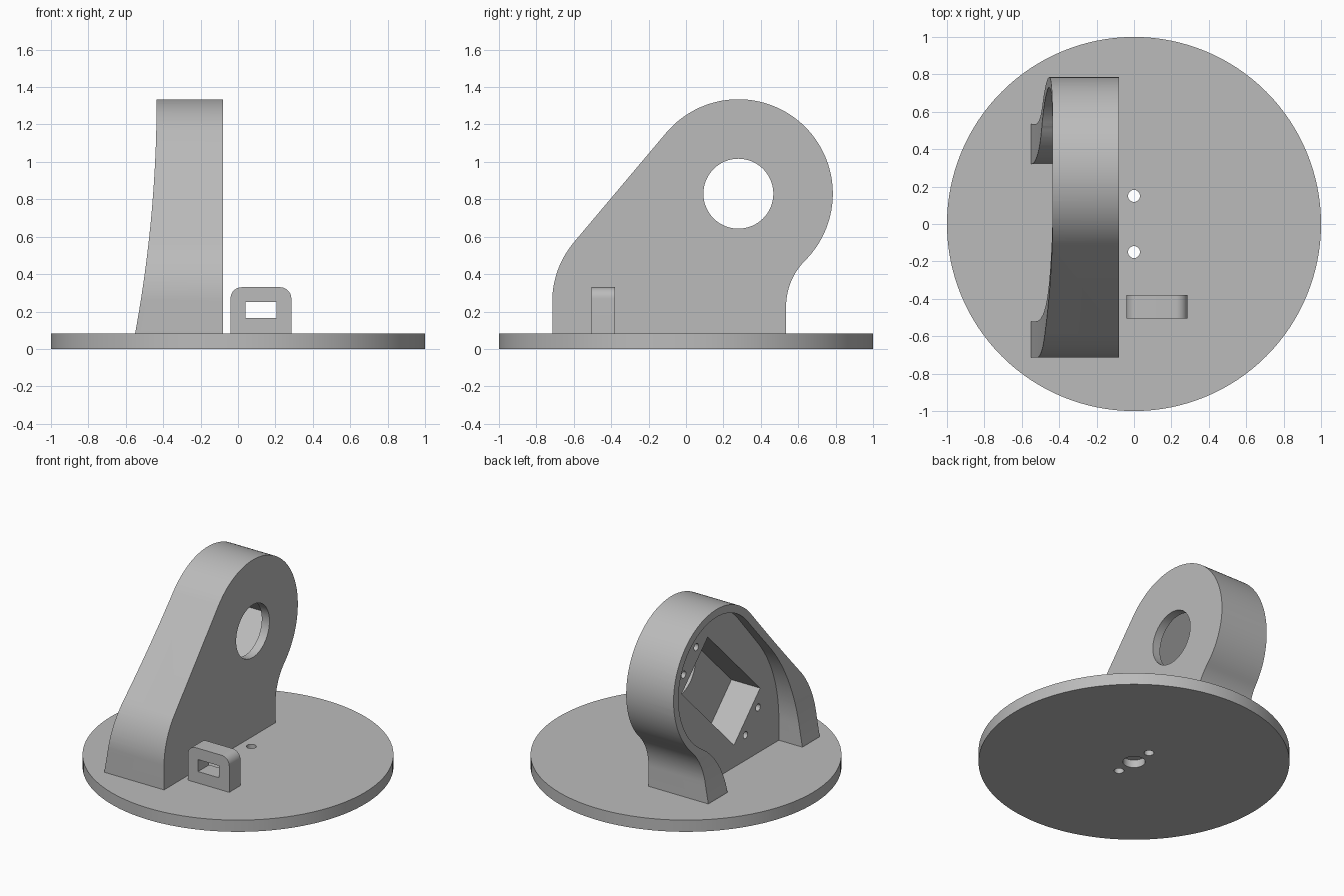
import bpy, bmesh
from math import sin, cos, radians

cube = bpy.data.objects.get("Cube")
if cube:
    bpy.data.objects.remove(cube, do_unlink=True)

grey = bpy.data.materials.new("plain_grey")
grey.use_nodes = True
grey.diffuse_color = (0.5, 0.5, 0.5, 1)
grey.node_tree.nodes["Principled BSDF"].inputs["Base Color"].default_value = (0.5, 0.5, 0.5, 1)


def arc(center, radius, start, end, steps=24):
    angles = [radians(start + (end - start) * i / steps) for i in range(steps + 1)]
    return [(center[0] + radius * cos(a), center[1] + radius * sin(a)) for a in angles]


def circle(center, radius, steps=48):
    return arc(center, radius, 0, 360, steps)[:-1]


def prism(name, outline, axis, low, high):
    """Extrude a closed 2D outline along one axis."""
    place = {"X": lambda p, d: (d, p[0], p[1]),
             "Y": lambda p, d: (p[0], d, p[1]),
             "Z": lambda p, d: (p[0], p[1], d)}[axis]
    bm = bmesh.new()
    ends = [[bm.verts.new(place(p, d)) for p in outline] for d in (low, high)]
    for ring in ends:
        bm.faces.new(ring)
    n = len(outline)
    for i in range(n):
        j = (i + 1) % n
        bm.faces.new((ends[0][i], ends[0][j], ends[1][j], ends[1][i]))
    bmesh.ops.recalc_face_normals(bm, faces=bm.faces)
    mesh = bpy.data.meshes.new(name)
    bm.to_mesh(mesh)
    bm.free()
    mesh.materials.append(grey)
    obj = bpy.data.objects.new(name, mesh)
    bpy.context.collection.objects.link(obj)
    return obj


def activate(obj):
    bpy.ops.object.select_all(action="DESELECT")
    obj.select_set(True)
    bpy.context.view_layer.objects.active = obj


def cut(obj, *shape):
    """Subtract a prism from the part, then discard the cutter."""
    cutter = prism("cutter", *shape)
    cutter.hide_render = True
    mod = obj.modifiers.new("cut", "BOOLEAN")
    mod.operation = "DIFFERENCE"
    mod.solver = "EXACT"
    mod.object = cutter
    activate(obj)
    bpy.ops.object.modifier_apply(modifier=mod.name)
    bpy.data.objects.remove(cutter, do_unlink=True)


def finish(obj):
    activate(obj)
    bpy.ops.object.shade_smooth_by_angle(angle=radians(25))


# Round base with two through holes and a shallow recess underneath
TOP = 0.083
base = prism("base_disc", circle((0, 0), 1, 128), "Z", 0, TOP)
for side in (-1, 1):
    cut(base, circle((0, side * 0.15), 0.032, 24), "Z", -0.1, 0.2)
cut(base, circle((0, 0), 0.072), "Z", -0.1, 0.055)
finish(base)

# Leaning housing, outlined from the side
HUB = (0.28, 0.83)
outer = ([(0.535, TOP)] + arc((0.885, 0.226), 0.35, 180, 135, 16)
         + arc(HUB, 0.505, -45, 140, 64)
         + arc((-0.225, 0.254), 0.49, 140, 180, 16) + [(-0.715, TOP)])
housing = prism("housing", outer, "X", -0.55, -0.08)

# Curved open edge, flaring out toward the foot
levels = [0.05 + 1.35 * i / 30 for i in range(31)]
flare = [(-0.435 - 0.115 * ((1.335 - z) / 1.252) ** 2, z) for z in levels]
cut(housing, flare + [(-0.8, 1.4), (-0.8, 0.05)], "Y", -1, 1)

# Hollow behind the rim
inner = ([(0.32, 0)] + arc((0.755, TOP), 0.435, 180, 122.5, 20)
         + arc(HUB, 0.45, -57.5, 140, 64)
         + arc((0.447, 0.23), 0.967, 140, 180, 20) + [(-0.52, 0)])
cut(housing, inner, "X", -0.7, -0.365)


# Tilted rectangular pocket, shaft opening and four screw holes
def tilted(along, across):
    c = cos(radians(45))
    return 0.13 + c * (along + across), 0.68 + c * (along - across)


pocket = [tilted(0.415 * a, 0.207 * b) for a, b in ((-1, -1), (1, -1), (1, 1), (-1, 1))]
cut(housing, pocket, "X", -0.5, -0.14)
cut(housing, circle(HUB, 0.187, 64), "X", -0.2, 0)
for a in (-0.49, 0.49):
    for b in (-0.1, 0.1):
        cut(housing, circle(tilted(a, b), 0.025, 20), "X", -0.5, -0.25)
finish(housing)

# Small rounded lug with a rectangular window
lug_outline = ([(-0.04, TOP), (0.285, TOP)] + arc((0.225, 0.27), 0.06, 0, 90, 12)
               + arc((0.02, 0.27), 0.06, 90, 180, 12))
lug = prism("strap_lug", lug_outline, "Y", -0.505, -0.38)
cut(lug, [(0.04, 0.165), (0.205, 0.165), (0.205, 0.25), (0.04, 0.25)], "Y", -0.7, -0.2)
finish(lug)
